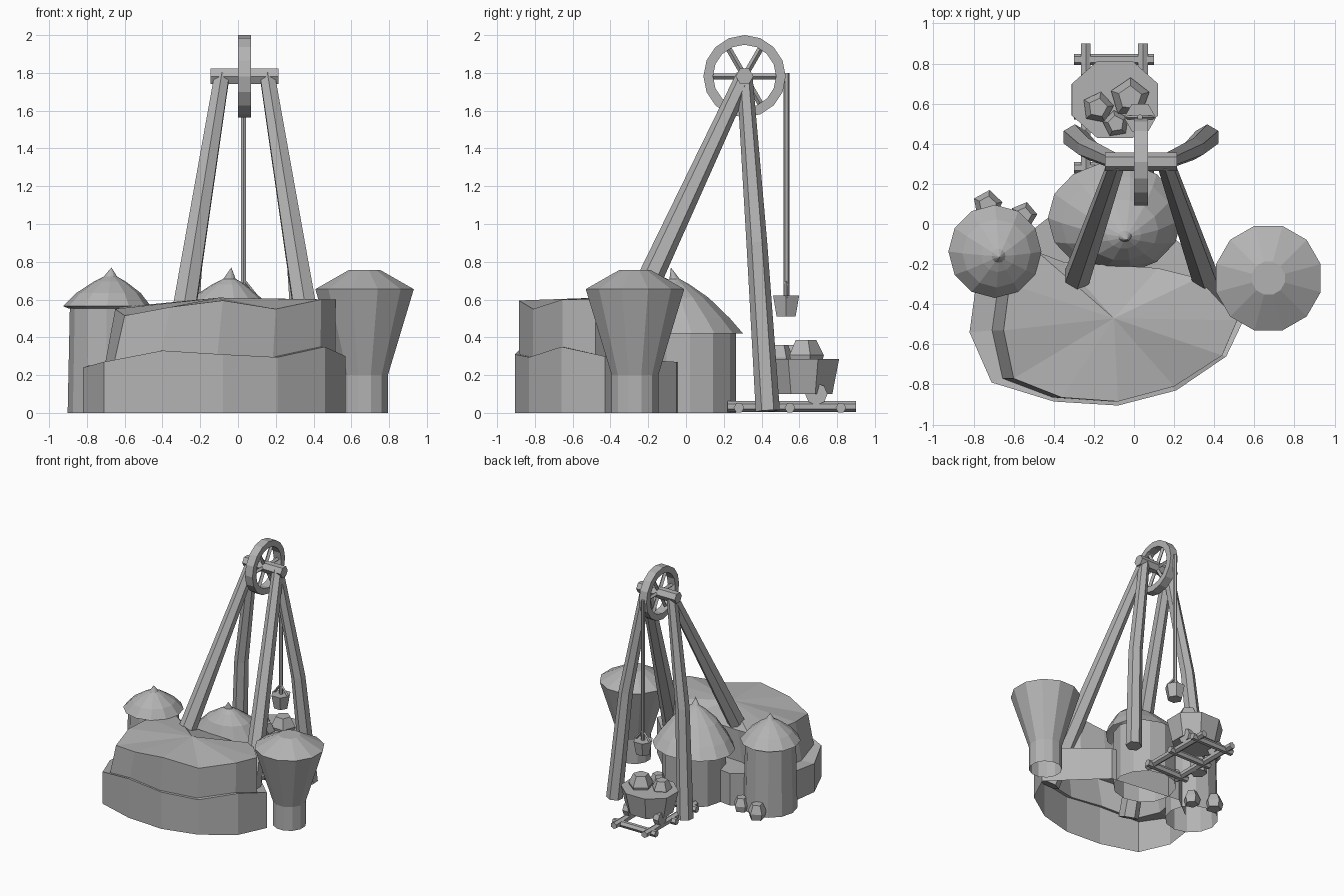
import bpy, bmesh, math, random
from mathutils import Vector, Matrix

random.seed(4)
if "Cube" in bpy.data.objects:
    bpy.data.objects.remove(bpy.data.objects["Cube"])

stone = bpy.data.materials.new("plain_grey")
stone.use_nodes = True
stone.diffuse_color = (0.45, 0.45, 0.45, 1)
stone.node_tree.nodes["Principled BSDF"].inputs["Base Color"].default_value = stone.diffuse_color


def finish(name, bm):
    bmesh.ops.remove_doubles(bm, verts=bm.verts[:], dist=0.0005)
    bmesh.ops.recalc_face_normals(bm, faces=bm.faces[:])
    mesh = bpy.data.meshes.new(name)
    bm.to_mesh(mesh)
    bm.free()
    mesh.materials.append(stone)
    obj = bpy.data.objects.new(name, mesh)
    bpy.context.scene.collection.objects.link(obj)
    return obj


def skin(bm, rings):
    """Join neighbouring rings of points with quads."""
    loops = [[bm.verts.new(p) for p in ring] for ring in rings]
    n = len(loops[0])
    for a, b in zip(loops, loops[1:]):
        for i in range(n):
            j = (i + 1) % n
            bm.faces.new((a[i], a[j], b[j], b[i]))
    return loops


def lathe(name, profile, sides, centre, scale=(1, 1), lean=(0, 0), turn=0, axis_x=False):
    """Revolve (radius, height) points; lean slides the upper rings sideways."""
    low, high = profile[0][1], profile[-1][1]
    rings = []
    for r, z in profile:
        t = (z - low) / (high - low) if high != low else 0
        ring = []
        for i in range(sides):
            a = math.tau * i / sides + turn
            ring.append(Vector((r * math.cos(a) * scale[0] + lean[0] * t,
                                r * math.sin(a) * scale[1] + lean[1] * t, z)))
        rings.append(ring)
    place = Matrix.Translation(centre)
    if axis_x:
        place = place @ Matrix.Rotation(math.pi / 2, 4, "Y")
    bm = bmesh.new()
    skin(bm, [[place @ p for p in ring] for ring in rings])
    return finish(name, bm)


def beam(name, points, radii, sides=6):
    """Tapered bar along a path, capped at both ends."""
    pts = [Vector(p) for p in points]
    rings = []
    for i, p in enumerate(pts):
        d = (pts[min(i + 1, len(pts) - 1)] - pts[max(i - 1, 0)]).normalized()
        ref = Vector((1, 0, 0)) if abs(d.x) < 0.9 else Vector((0, 0, 1))
        v = d.cross(ref).normalized()
        u = v.cross(d)
        rings.append([p + radii[i] * (v * math.cos(math.tau * k / sides) +
                                      u * math.sin(math.tau * k / sides)) for k in range(sides)])
    bm = bmesh.new()
    loops = skin(bm, rings)
    bm.faces.new(loops[0])
    bm.faces.new(loops[-1])
    return finish(name, bm)


def nugget(name, x, y, z, r, h):
    """Faceted five-sided stone."""
    lathe(name, [(0, 0), (r * 0.8, 0), (r, h * 0.45), (r * 0.6, h), (0, h)], 5,
          (x, y, z), turn=random.uniform(0, 1.2))


# Stepped rock mound: lower wall, ledge, leaning upper wall and a fan on top
ledge = [(.57, -.43, .3), (.46, -.66, .35), (.21, -.83, .295), (-.08, -.905, .31),
         (-.4, -.885, .33), (-.71, -.79, .27), (-.82, -.54, .24), (-.79, -.32, .25),
         (-.62, -.12, .26), (-.43, .03, .27), (.18, -.05, .27), (.36, -.22, .28)]
rim = [(.515, -.48, .6), (.44, -.655, .6), (.2, -.81, .55), (-.08, -.885, .595),
       (-.36, -.865, .56), (-.6, -.77, .515), (-.65, -.53, .55), (-.62, -.3, .56),
       (-.48, -.14, .56), (-.35, -.19, .53), (.12, -.22, .53), (.32, -.27, .59)]
ground = [(x, y, 0) for x, y, z in ledge]
step = [(.5 + (p[0] - .5) * 1.05, p[1], q[2]) for p, q in zip(rim, ledge)]
mound = bmesh.new()
skin(mound, [ground, ledge, step, rim, [(-.1, -.47, .61)] * len(rim)])
finish("rock_mound", mound)

# Domed hut behind the mound
lathe("hut_wall", [(.245, 0), (.245, .46)], 12, (-.09, .02, 0))
lathe("hut_roof", [(.31, .42), (.26, .5), (.17, .61), (.08, .68), (.03, .71), (0, .77)],
      14, (-.095, .03, 0), scale=(1.08, .9), lean=(.06, -.11))

# Small round store
lathe("store_wall", [(.207, 0), (.195, .57)], 12, (-.695, -.135, 0))
lathe("store_roof", [(.2, .552), (.232, .565), (.17, .635), (.085, .695), (.035, .722), (0, .77)],
      12, (-.695, -.135, 0), lean=(.025, -.03))

# Funnel-shaped silo
lathe("silo", [(.128, 0), (.128, .2), (.27, .655), (.085, .757), (0, .757)], 12,
      (.67, -.27, 0), turn=math.pi / 12)

# Hoist frame: straight front legs, bowed back legs
cx = .035
for side, label in ((-1, "right"), (1, "left")):
    beam("front_leg_" + label, [(cx + side * .4, -.5, .05), (cx + side * .12, .31, 1.785)], [.079, .045])
    beam("back_leg_" + label, [(cx + side * .33, .433, .01), (cx + side * .265, .375, .9),
                               (cx + side * .12, .31, 1.785)], [.064, .055, .042])

# Axle and spoked hoist wheel
hub = (cx, .31, 1.782)
beam("axle", [(cx - .18, .31, 1.782), (cx + .18, .31, 1.782)], [.047, .047])
lathe("hoist_wheel", [(.167, -.035), (.218, -.035), (.218, .035), (.167, .035), (.167, -.035)],
      16, hub, axis_x=True)
for k in range(3):
    arm = Vector((0, math.cos(k * math.pi / 3), math.sin(k * math.pi / 3))) * .175
    beam("spoke", [Vector(hub) - arm, Vector(hub) + arm], [.016, .016], 4)

# Rope, handle and bucket
beam("rope", [(.03, .532, .62), (.03, .532, 1.8)], [.015, .015])
for side in (-1, 1):
    beam("bucket_handle", [(.03, .53, .7), (.03 + side * .072, .53, .61)], [.01, .01], 4)
lathe("bucket", [(0, .51), (.058, .51), (.08, .622), (0, .622)], 6, (.03, .53, 0))

# Track
for x in (-.24, .045):
    beam("rail", [(x, .22, .034), (x, .9, .034)], [.028, .028])
for y in (.28, .55, .82):
    beam("sleeper", [(-.3, y, .027), (.1, y, .027)], [.028, .028])

# Ore cart with its wheel pair and load
lathe("cart_body", [(0, .1), (.18, .1), (.222, .285), (0, .285)], 8,
      (-.095, .62, 0), scale=(1.05, .93), turn=math.pi / 8)
for x in (-.24, .045):
    beam("cart_wheel", [(x - .025, .69, .1), (x + .025, .69, .1)], [.059, .059], 8)
nugget("ore_large", -.02, .63, .24, .1, .145)
nugget("ore_medium", -.18, .58, .24, .08, .12)
nugget("ore_small", -.09, .5, .24, .068, .12)

# Loose stones beside the store
nugget("loose_stone_large", -.73, .095, 0, .075, .12)
nugget("loose_stone_small", -.55, .043, 0, .068, .11)
